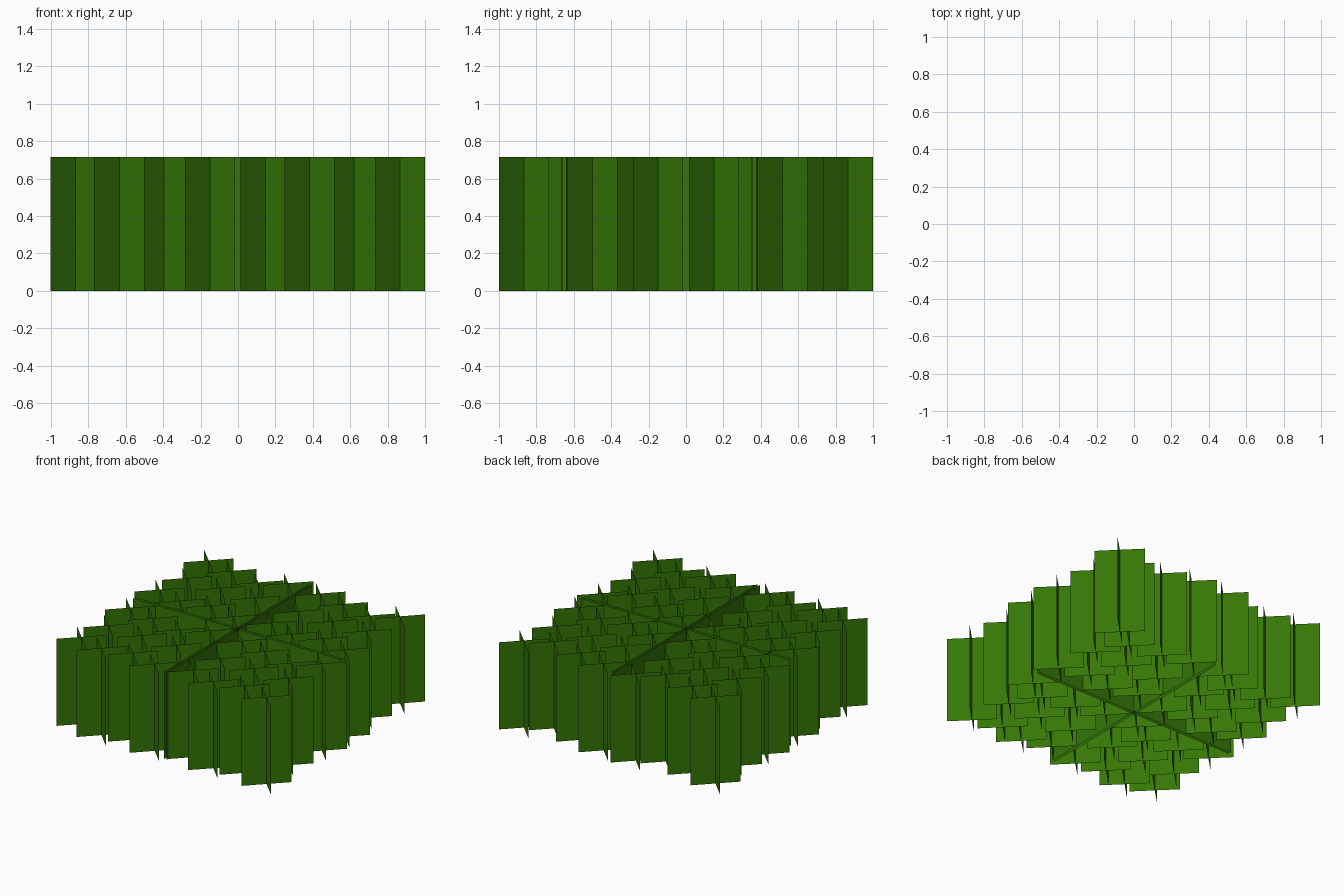
import bpy, bmesh

if "Cube" in bpy.data.objects:
    bpy.data.objects.remove(bpy.data.objects["Cube"])

HEIGHT = 0.715      # card height
ARM = 0.134         # half extent of a small crossed card along x and y
LONG = 0.945        # half length of the long axis cards
GAP = 0.012         # offset of each paired long card

mat = bpy.data.materials.new("grass_green")
mat.diffuse_color = (0.035, 0.185, 0.002, 1)
mat.use_nodes = True
mat.node_tree.nodes["Principled BSDF"].inputs["Base Color"].default_value = mat.diffuse_color


def card(bm, a, b):
    """Vertical single-sided card standing on the line a-b."""
    pts = [(*a, 0), (*b, 0), (*b, HEIGHT), (*a, HEIGHT)]
    bm.faces.new([bm.verts.new(p) for p in pts])


def finish(bm, name):
    mesh = bpy.data.meshes.new(name)
    bm.to_mesh(mesh)
    bm.free()
    mesh.materials.append(mat)
    obj = bpy.data.objects.new(name, mesh)
    bpy.context.collection.objects.link(obj)


# Four identical patches of crossed cards: front, middle and back row centres
TUFTS = [(0.148, 0.225), (0.382, 0.150), (0.620, 0.217), (0.866, 0.150),
         (0.196, 0.508), (0.500, 0.508), (0.810, 0.515),
         (0.150, 0.855), (0.395, 0.800), (0.675, 0.750), (0.866, 0.866)]
SHIFT = 1.016       # patch to patch distance
for ix in range(2):
    for iy in range(2):
        bm = bmesh.new()
        for cx, cy in TUFTS:
            x, y = cx - SHIFT * ix, cy - SHIFT * iy
            card(bm, (x - ARM, y - ARM), (x + ARM, y + ARM))
            card(bm, (x - ARM, y + ARM), (x + ARM, y - ARM))
        finish(bm, f"grass_patch_{ix}{iy}")

# Paired long cards along both axes
bm = bmesh.new()
for s in (-GAP, GAP):
    card(bm, (-LONG, s), (LONG, s))
    card(bm, (s, -LONG), (s, LONG))
finish(bm, "long_cross_cards")
